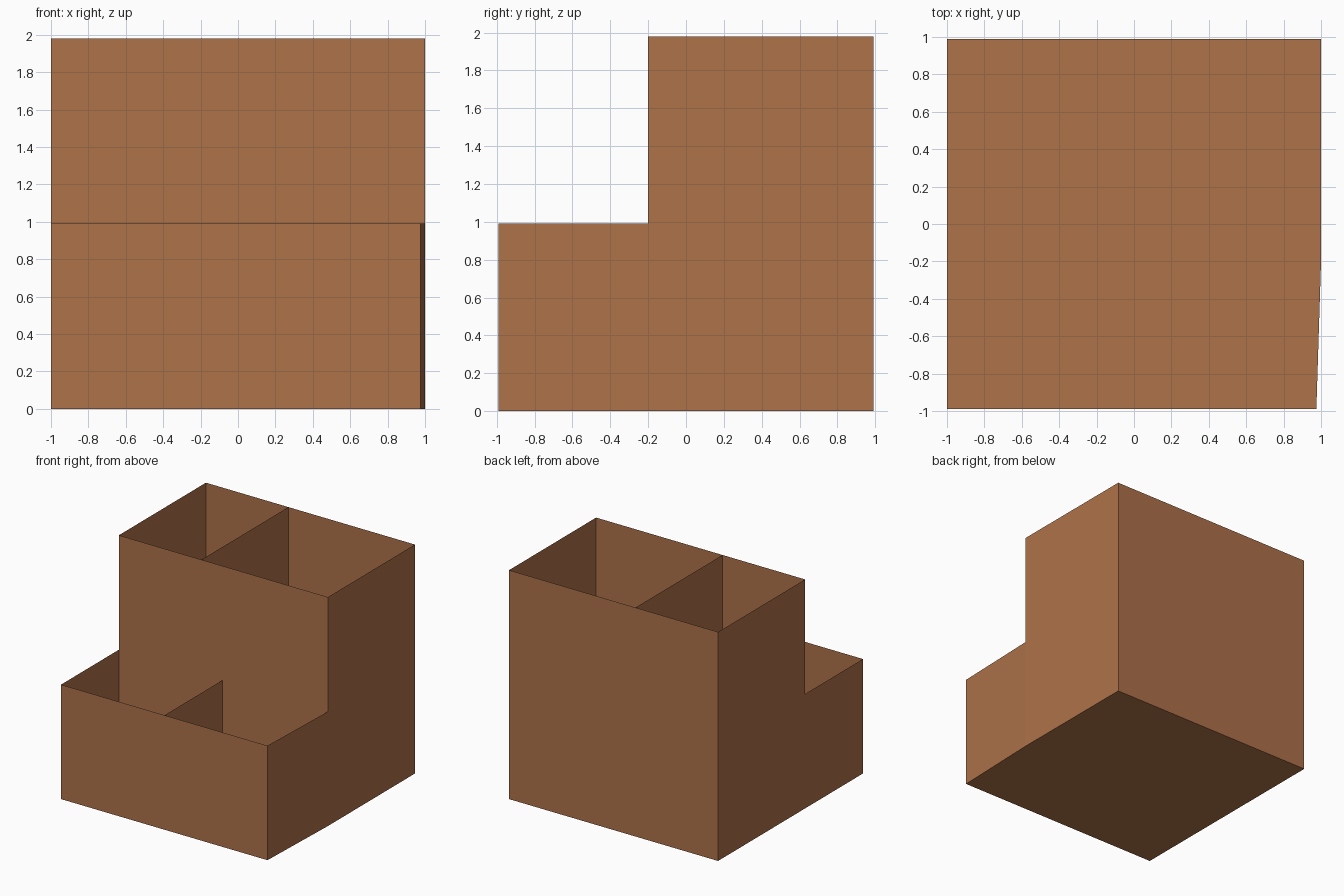
import bpy
import bmesh

if "Cube" in bpy.data.objects:
    bpy.data.objects.remove(bpy.data.objects["Cube"])

# Main dimensions
W = 1.0              # half width
YB, YM, YF = 0.99, -0.20, -0.99   # back, step wall, front
TALL, LOW = 1.98, 0.99            # heights of the two bins
XF = 0.975           # right front corner, slightly pulled in

brown = bpy.data.materials.new("warm brown")
brown.diffuse_color = (0.42, 0.168, 0.067, 1)
brown.use_nodes = True
brown.node_tree.nodes["Principled BSDF"].inputs["Base Color"].default_value = brown.diffuse_color


def panel(name, outline):
    """Thin flat sheet from its outline."""
    bm = bmesh.new()
    bm.faces.new([bm.verts.new(p) for p in outline])
    mesh = bpy.data.meshes.new(name)
    bm.to_mesh(mesh)
    bm.free()
    mesh.materials.append(brown)
    ob = bpy.data.objects.new(name, mesh)
    bpy.context.collection.objects.link(ob)
    return ob


def wall(name, a, b, height):
    """Upright sheet between two floor points; faces right of a -> b."""
    return panel(name, [(*a, 0), (*b, 0), (*b, height), (*a, height)])


# Floor under both bins
panel("floor", [(-W, YF, 0), (-W, YB, 0), (W, YB, 0), (W, YM, 0), (XF, YF, 0)])

# Tall rear bin and low front bin
wall("back_wall", (W, YB), (-W, YB), TALL)
wall("step_wall", (-W, YM), (W, YM), TALL)
wall("front_wall", (-W, YF), (XF, YF), LOW)
wall("right_rear_side", (W, YM), (W, YB), TALL)
wall("right_front_side", (XF, YF), (W, YM), LOW)

# Stepped left side in one sheet
panel("left_side", [(-W, y, z) for y, z in (
    (YB, 0), (YF, 0), (YF, LOW), (YM, LOW), (YM, TALL), (YB, TALL))])

# Dividers inside the bins
wall("rear_divider", (-0.21, YM), (-0.21, YB), TALL)
wall("front_divider", (-0.01, YF), (-0.01, YM), LOW)
